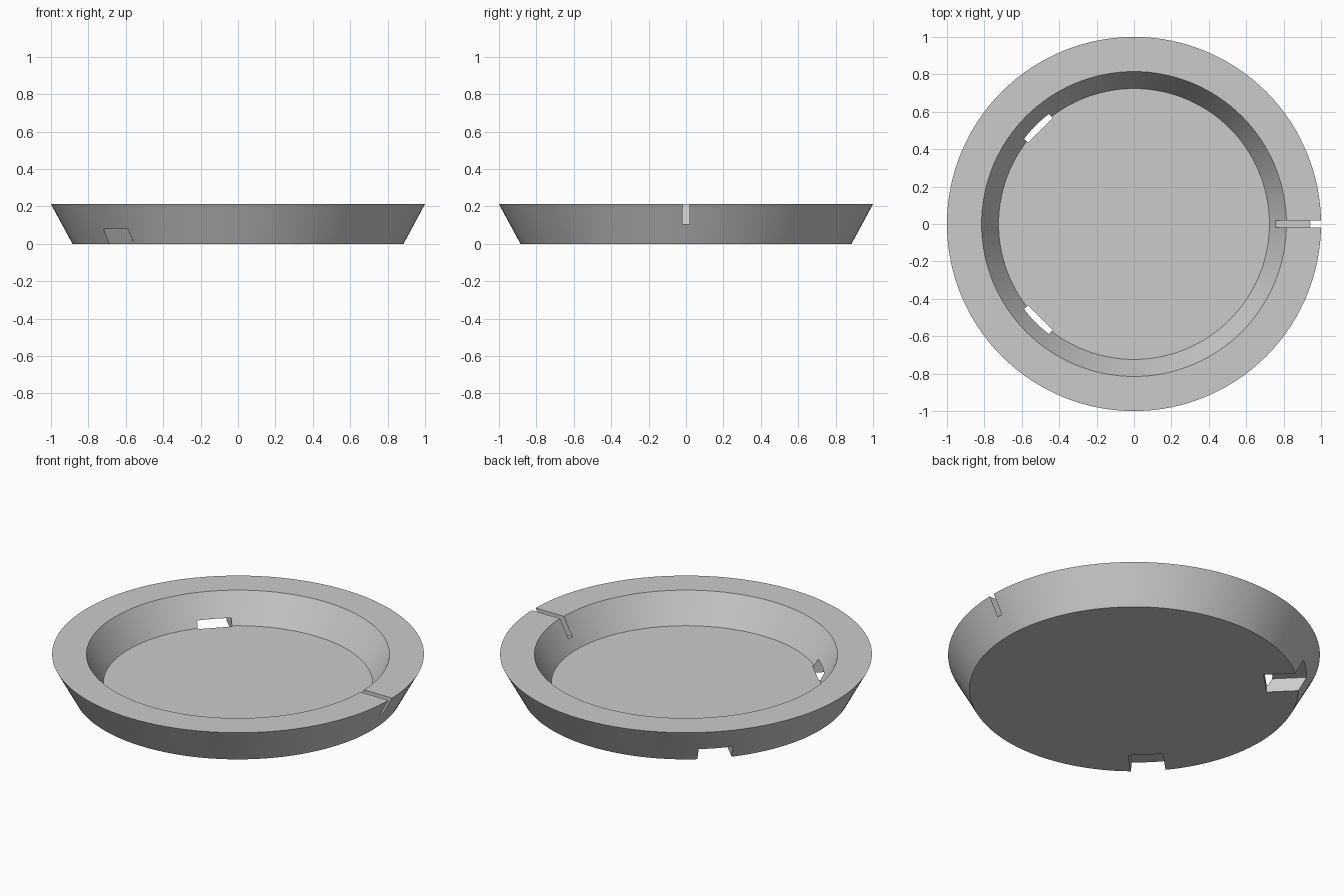
import bpy, bmesh, math
from mathutils import Matrix, Vector

SEGMENTS = 128
HEIGHT = 0.212

old = bpy.data.objects.get("Cube")
if old:
    bpy.data.objects.remove(old, do_unlink=True)

grey = bpy.data.materials.new("light_grey")
grey.use_nodes = True
colour = (0.6, 0.6, 0.6, 1)
grey.diffuse_color = colour
grey.node_tree.nodes["Principled BSDF"].inputs["Base Color"].default_value = colour


def add_object(name, bm):
    bmesh.ops.recalc_face_normals(bm, faces=bm.faces)
    mesh = bpy.data.meshes.new(name)
    bm.to_mesh(mesh)
    bm.free()
    mesh.materials.append(grey)
    obj = bpy.data.objects.new(name, mesh)
    bpy.context.collection.objects.link(obj)
    return obj


def lathe(name, profile):
    """Revolve (radius, z) points into rings, capping both ends."""
    bm = bmesh.new()
    rings = []
    for r, z in profile:
        angles = [2 * math.pi * i / SEGMENTS for i in range(SEGMENTS)]
        rings.append([bm.verts.new((r * math.cos(a), r * math.sin(a), z)) for a in angles])
    for low, high in zip(rings, rings[1:]):
        for i in range(SEGMENTS):
            j = (i + 1) % SEGMENTS
            bm.faces.new((low[i], low[j], high[j], high[i]))
    bm.faces.new(rings[0])
    bm.faces.new(rings[-1])
    return add_object(name, bm)


def cut_radial_box(target, angle, r_range, width, z_range):
    """Cut a box that points outward at the given angle."""
    (r0, r1), (z0, z1) = r_range, z_range
    bm = bmesh.new()
    bmesh.ops.create_cube(bm, size=1)
    bmesh.ops.scale(bm, vec=(r1 - r0, width, z1 - z0), verts=bm.verts)
    bmesh.ops.translate(bm, vec=Vector(((r0 + r1) / 2, 0, (z0 + z1) / 2)), verts=bm.verts)
    bmesh.ops.transform(bm, matrix=Matrix.Rotation(math.radians(angle), 4, "Z"), verts=bm.verts)
    cutter = add_object("notch_cutter", bm)
    cutter.hide_render = True
    mod = target.modifiers.new("notch", "BOOLEAN")
    mod.operation = "DIFFERENCE"
    mod.solver = "EXACT"
    mod.object = cutter
    bpy.context.view_layer.objects.active = target
    bpy.ops.object.modifier_apply(modifier=mod.name)
    bpy.data.objects.remove(cutter, do_unlink=True)


# Shallow dish: base, sloped outer wall, flat rim, sloped inner wall, floor
dish = lathe("dish", [(0.885, 0), (1.0, HEIGHT), (0.815, HEIGHT), (0.724, 0.043)])

# Narrow slot down through the rim on the left side
cut_radial_box(dish, 0, (0.74, 1.1), 0.035, (0.106, 0.3))

# Two drain notches under the wall on the right side
for angle in (135, 225):
    cut_radial_box(dish, angle, (0.708, 1.1), 0.187, (-0.1, 0.08))

bpy.ops.object.select_all(action="DESELECT")
dish.select_set(True)
bpy.context.view_layer.objects.active = dish
bpy.ops.object.shade_smooth_by_angle(angle=math.radians(25))
